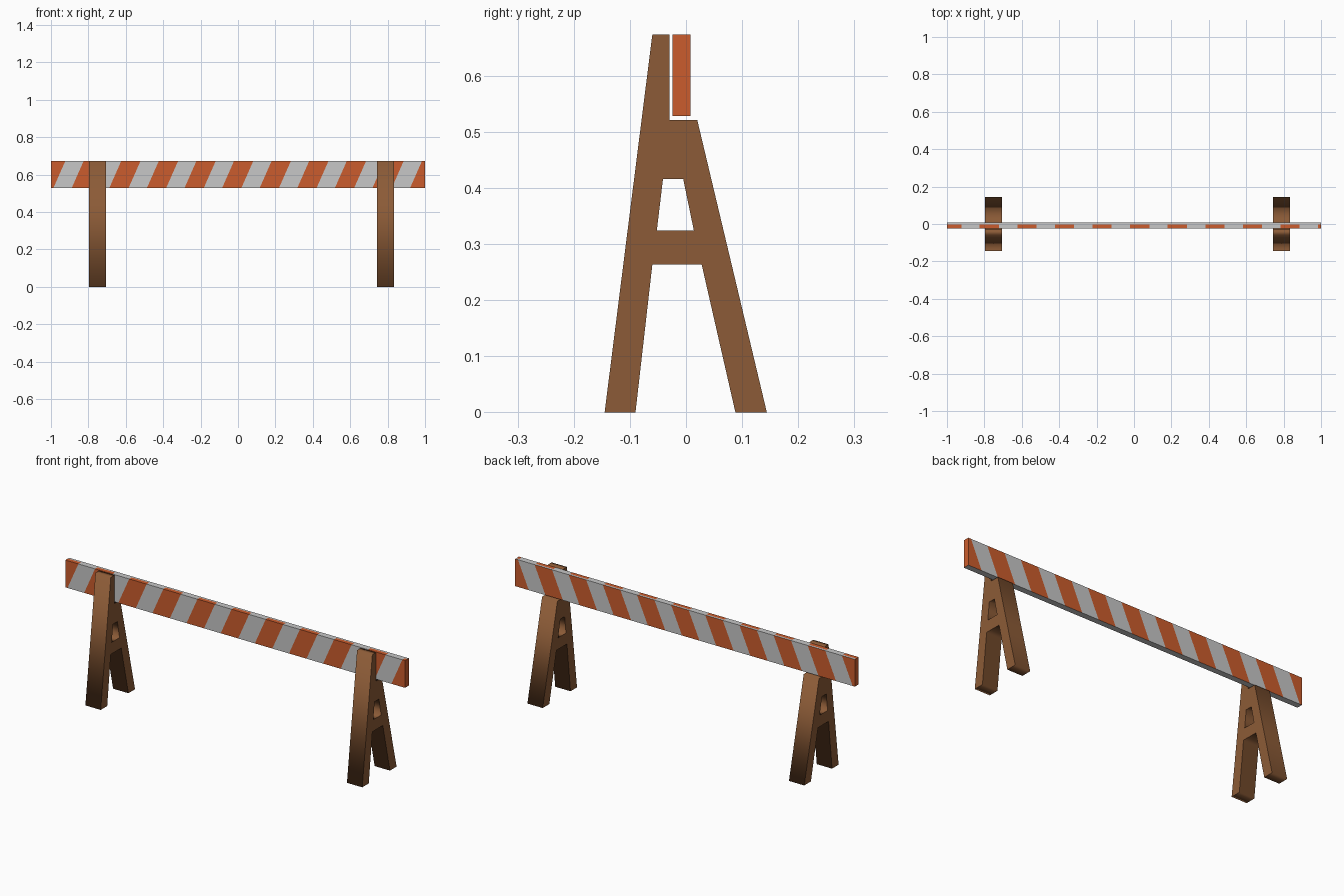
import bpy, bmesh, math
from mathutils import Vector

if "Cube" in bpy.data.objects:
    bpy.data.objects.remove(bpy.data.objects["Cube"])


def material(name, rgb):
    m = bpy.data.materials.new(name)
    m.diffuse_color = (*rgb, 1)
    m.use_nodes = True
    m.node_tree.nodes["Principled BSDF"].inputs["Base Color"].default_value = m.diffuse_color
    return m


orange = material("orange paint", (0.60, 0.108, 0.026))
white = material("off white paint", (0.57, 0.57, 0.57))
wood = material("brown wood", (0.262, 0.105, 0.038))

# A-frame legs: side profile (y, z) with a notch for the board and a window
OUTLINE = [(-0.145, 0), (-0.06, 0.673), (-0.029, 0.673), (-0.029, 0.521),
           (0.02, 0.521), (0.144, 0), (0.088, 0), (0.028, 0.263),
           (-0.06, 0.263), (-0.09, 0)]
WINDOW = [(-0.052, 0.324), (0.014, 0.324), (-0.005, 0.416), (-0.041, 0.416)]


def a_frame(name, x, width):
    cu = bpy.data.curves.new(name, 'CURVE')
    cu.dimensions = '2D'
    cu.fill_mode = 'BOTH'
    cu.extrude = width / 2
    for pts in (OUTLINE, WINDOW):
        sp = cu.splines.new('POLY')
        sp.points.add(len(pts) - 1)
        for p, (y, z) in zip(sp.points, pts):
            p.co = (y, z, 0, 1)
        sp.use_cyclic_u = True
    cu.materials.append(wood)
    ob = bpy.data.objects.new(name, cu)
    ob.location.x = x
    ob.rotation_euler = (math.pi / 2, 0, math.pi / 2)
    bpy.context.collection.objects.link(ob)
    bpy.ops.object.select_all(action='DESELECT')
    ob.select_set(True)
    bpy.context.view_layer.objects.active = ob
    bpy.ops.object.convert(target='MESH')


a_frame("left_a_frame", -0.752, 0.09)
a_frame("right_a_frame", 0.788, 0.09)

# Striped board
Y0, Y1, Z0, Z1 = -0.024, 0.008, 0.528, 0.673
PERIOD, ORANGE_WIDTH, START = 0.201, 0.103, -0.021
SLANT = 0.064 / (Z1 - Z0)

bm = bmesh.new()
bmesh.ops.create_cube(bm, size=1)
for v in bm.verts:
    v.co = Vector((2 * v.co.x, (Y0 + Y1) / 2 + v.co.y * (Y1 - Y0),
                   (Z0 + Z1) / 2 + v.co.z * (Z1 - Z0)))


def cut(point, normal):
    bmesh.ops.bisect_plane(bm, geom=bm.verts[:] + bm.edges[:] + bm.faces[:],
                           dist=1e-5, plane_co=point, plane_no=normal)


# slanted cuts at each stripe edge, one lengthwise cut for the plain back lip
for k in range(-6, 7):
    for offset in (0, ORANGE_WIDTH):
        cut((START + k * PERIOD + offset, 0, Z1), (1, 0, -SLANT))
top_faces = [f for f in bm.faces if f.normal.z > 0.9]
edges = {e for f in top_faces for e in f.edges}
verts = {v for f in top_faces for v in f.verts}
bmesh.ops.bisect_plane(bm, geom=list(verts) + list(edges) + top_faces,
                       dist=1e-5, plane_co=(0, -0.003, 0), plane_no=(0, 1, 0))

# stripe colours by position: ends orange, underside and back lip plain
bm.normal_update()
for f in bm.faces:
    c, n = f.calc_center_median(), f.normal
    u = c.x + (Z1 - c.z) * SLANT
    is_orange = (u - START) % PERIOD < ORANGE_WIDTH
    if abs(n.x) > 0.9:
        is_orange = True
    elif n.z < -0.9 or (n.z > 0.9 and c.y > -0.003):
        is_orange = False
    f.material_index = 0 if is_orange else 1

me = bpy.data.meshes.new("striped_board")
bm.to_mesh(me)
bm.free()
me.materials.append(orange)
me.materials.append(white)
bpy.context.collection.objects.link(bpy.data.objects.new("striped_board", me))
